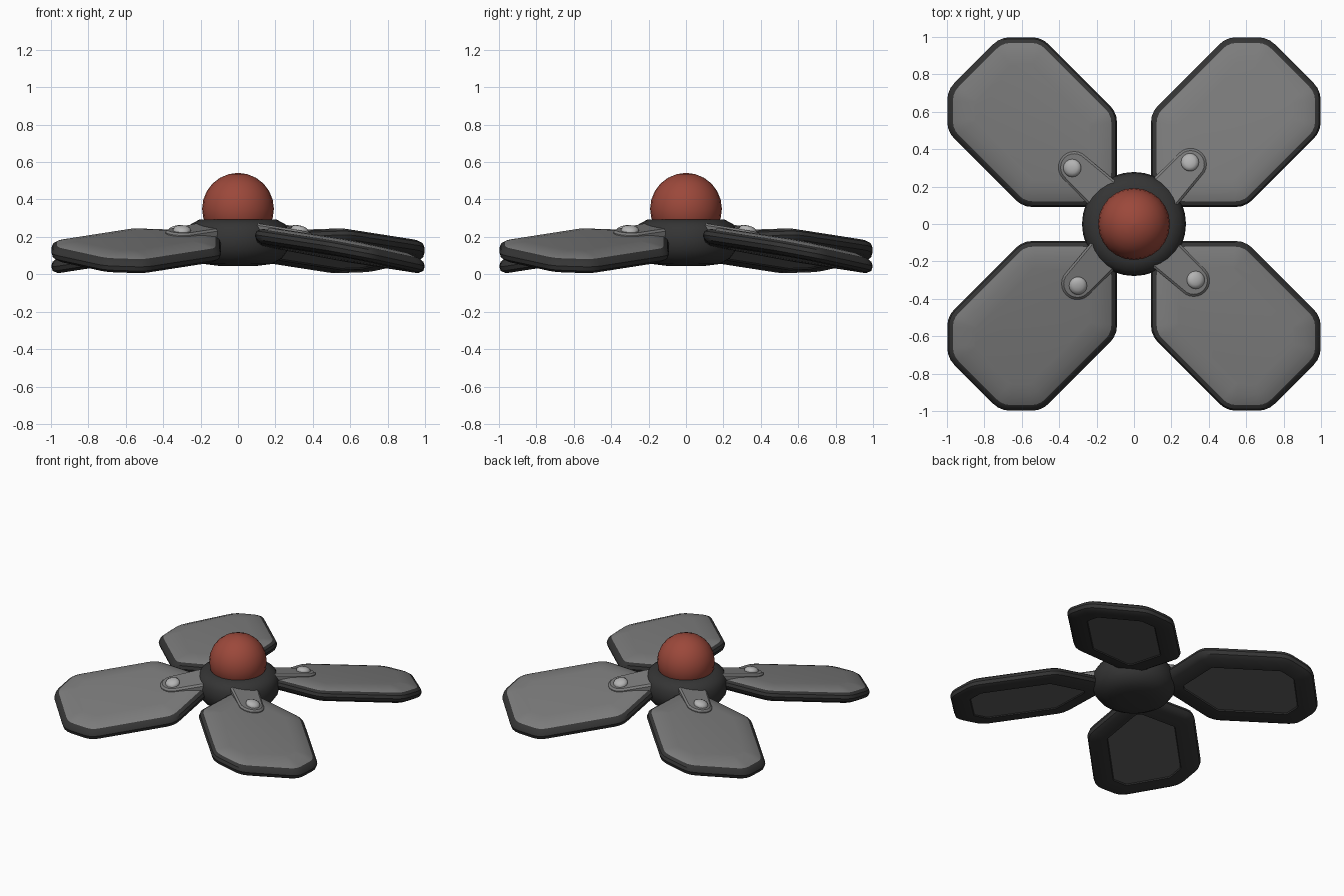
import bpy, bmesh, math
from mathutils import Vector

if "Cube" in bpy.data.objects:
    bpy.data.objects.remove(bpy.data.objects["Cube"])


def mat(name, r, g, b):
    m = bpy.data.materials.new(name)
    m.diffuse_color = (r, g, b, 1)
    m.use_nodes = True
    m.node_tree.nodes["Principled BSDF"].inputs["Base Color"].default_value = m.diffuse_color
    return m


DARK = mat("dark charcoal", 0.035, 0.035, 0.035)
GREY = mat("mid grey", 0.20, 0.20, 0.20)
UNDER = mat("underside grey", 0.11, 0.11, 0.11)
SILVER = mat("silver", 0.45, 0.45, 0.45)
RED = mat("brick red", 0.33, 0.065, 0.043)


def tilt(u, v, h):
    # blade plane: droops outward and pitches across its width
    return Vector((u, v, 0.155 - 0.11 * (u - 0.5) - 0.155 * v + h))


def offset(poly, d):
    # inward mitred offset of a counter-clockwise polygon
    out = []
    for i, p in enumerate(poly):
        a = (p - poly[i - 1]).normalized()
        b = (poly[(i + 1) % len(poly)] - p).normalized()
        na, nb = Vector((-a.y, a.x)), Vector((-b.y, b.x))
        out.append(p + (na + nb) * d / (1 + na.dot(nb)))
    return out


def rounded(poly, t):
    # replace each corner by a small curve
    out = []
    for i, p in enumerate(poly):
        a = (poly[i - 1] - p).normalized() * t
        b = (poly[(i + 1) % len(poly)] - p).normalized() * t
        for s in (0, 0.33, 0.67, 1):
            out.append(p + a * (1 - s) ** 2 + b * s ** 2)
    return out


def skin(name, loops, materials, rule):
    # bridge matching loops and cap both ends; rule(i) gives the material
    bm = bmesh.new()
    rings = [[bm.verts.new(p) for p in loop] for loop in loops]
    f = bm.faces.new(list(reversed(rings[0])))
    f.material_index = rule(-1)
    for i in range(len(rings) - 1):
        a, b = rings[i], rings[i + 1]
        for j in range(len(a)):
            k = (j + 1) % len(a)
            bm.faces.new((a[j], a[k], b[k], b[j])).material_index = rule(i)
    bm.faces.new(rings[-1]).material_index = rule(len(rings))
    bmesh.ops.recalc_face_normals(bm, faces=bm.faces)
    me = bpy.data.meshes.new(name)
    bm.to_mesh(me)
    bm.free()
    for m in materials:
        me.materials.append(m)
    return me


def place(name, me, angle=0.0, smooth=35):
    ob = bpy.data.objects.new(name, me)
    bpy.context.collection.objects.link(ob)
    ob.rotation_euler.z = angle
    bpy.ops.object.select_all(action='DESELECT')
    ob.select_set(True)
    bpy.context.view_layer.objects.active = ob
    bpy.ops.object.shade_smooth_by_angle(angle=math.radians(smooth))
    return ob


def lathe(name, profile, material, n=32):
    loops = [[(r * math.cos(2 * math.pi * j / n), r * math.sin(2 * math.pi * j / n), z)
              for j in range(n)] for r, z in profile]
    return skin(name, loops, [material], lambda i: 0)


# blade: dark rounded rim, domed grey top, inset underside panel
half = [(0.20, 0.07), (0.485, 0.357), (1.055, 0.357), (1.212, 0.20)]
outline = [Vector((u, -v)) for u, v in half] + [Vector((u, v)) for u, v in reversed(half)]
section = [(0.135, -0.034), (0.13, -0.041), (0.035, -0.04), (0.008, -0.024), (0, 0),
           (0.008, 0.022), (0.03, 0.036), (0.09, 0.052), (0.145, 0.058)]
loops = [[tilt(p.x, p.y, h) for p in rounded(offset(outline, d), 0.055 - 0.33 * d)]
         for d, h in section]
blade = skin("blade", loops, [DARK, GREY, UNDER],
             lambda i: 2 if i < 0 else (0 if i < 6 else 1))

# arm: tapered plate with a rounded end and chamfered top
def arm_loop(inset, h):
    pts = [(0.15, -0.1 + inset)]
    for k in range(13):
        a = math.radians(-90 + 15 * k)
        r = 0.085 - inset
        pts.append((0.44 + r * math.cos(a), 0.012 + r * math.sin(a)))
    pts.append((0.15, 0.1 - inset))
    return [tilt(u, v, h) for u, v in pts]


arm = skin("arm", [arm_loop(0, 0.02), arm_loop(0, 0.064), arm_loop(0.012, 0.075)],
           [GREY], lambda i: 0)

# pin: low domed rivet head
pin_loops = []
for r, h in [(0.046, 0.065), (0.048, 0.08), (0.042, 0.092), (0.027, 0.1), (0.01, 0.103)]:
    pin_loops.append([tilt(0.445 + r * math.cos(math.pi * j / 8),
                           0.022 + r * math.sin(math.pi * j / 8), h) for j in range(16)])
pin = skin("pin", pin_loops, [SILVER], lambda i: 0)

for k in range(4):
    ang = math.radians(45 + 90 * k)
    place(f"blade_{k + 1}", blade, ang)
    place(f"arm_{k + 1}", arm, ang)
    place(f"pin_{k + 1}", pin, ang, 60)

# hub: rounded barrel
hub = lathe("hub", [(0.10, 0.045), (0.18, 0.055), (0.235, 0.085), (0.268, 0.13),
                    (0.278, 0.18), (0.272, 0.235), (0.25, 0.27), (0.205, 0.293),
                    (0.15, 0.295)], DARK)
place("hub", hub, 0, 50)

# ball: red dome sitting in the hub
R = 0.192
prof = [(R * math.sin(math.radians(a)), 0.35 - R * math.cos(math.radians(a)))
        for a in range(30, 180, 15)] + [(0.004, 0.35 + R)]
place("ball", lathe("ball", prof, RED, 24), 0, 60)
